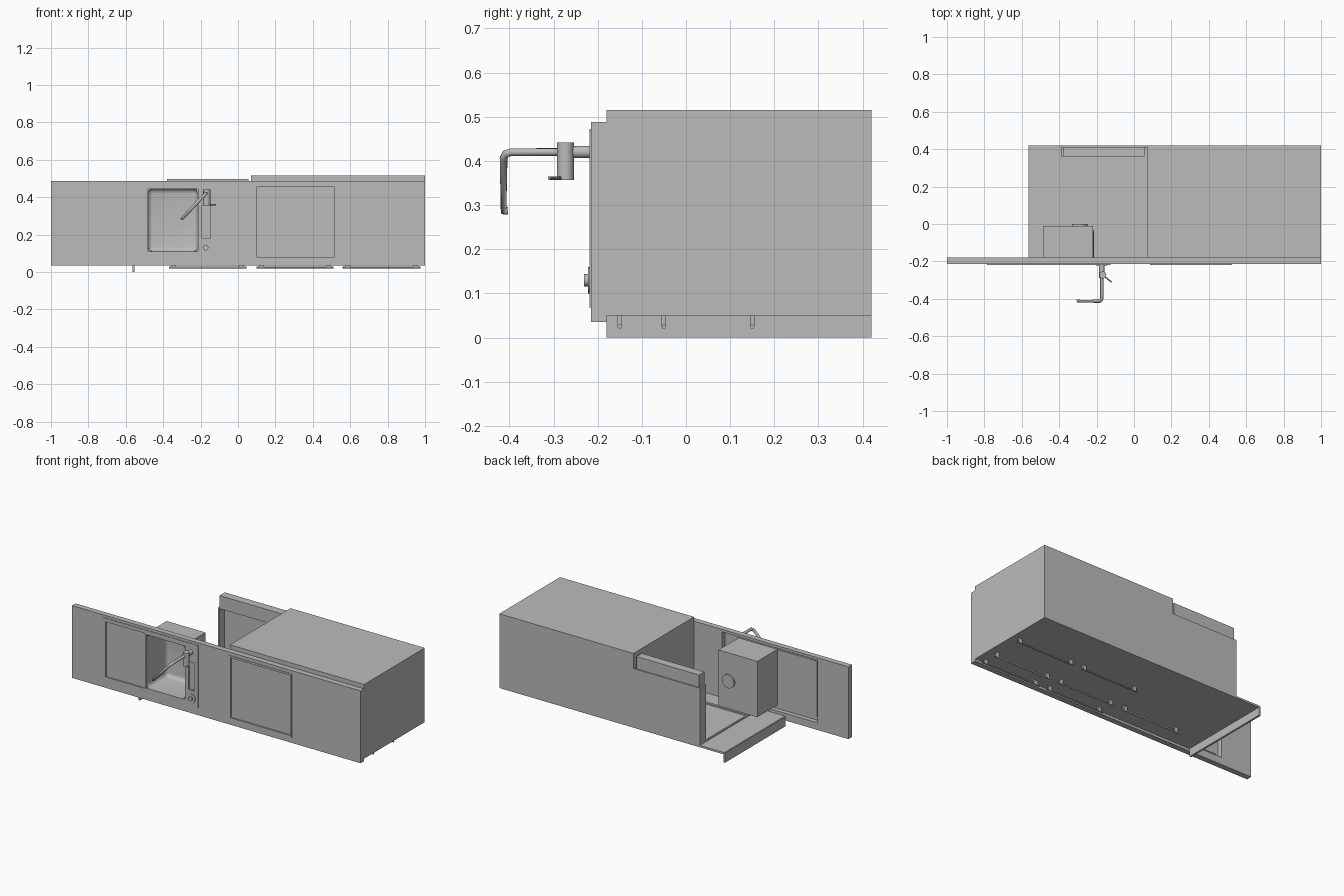
import bpy, bmesh, math
from mathutils import Vector

if "Cube" in bpy.data.objects:
    bpy.data.objects.remove(bpy.data.objects["Cube"], do_unlink=True)

grey = bpy.data.materials.new("plain grey")
grey.use_nodes = True
COLOUR = (0.5, 0.5, 0.5, 1)
grey.diffuse_color = COLOUR
grey.node_tree.nodes["Principled BSDF"].inputs["Base Color"].default_value = COLOUR


def finish(bm, name, smooth=False):
    mesh = bpy.data.meshes.new(name)
    bm.to_mesh(mesh)
    bm.free()
    mesh.materials.append(grey)
    obj = bpy.data.objects.new(name, mesh)
    bpy.context.collection.objects.link(obj)
    if smooth:
        bpy.ops.object.select_all(action='DESELECT')
        obj.select_set(True)
        bpy.context.view_layer.objects.active = obj
        bpy.ops.object.shade_smooth_by_angle()
    return obj


def add_box(bm, x, y, z):
    verts = bmesh.ops.create_cube(bm, size=1)["verts"]
    for v in verts:
        for i, (lo, hi) in enumerate((x, y, z)):
            v.co[i] = lo if v.co[i] < 0 else hi
    return verts


def box(name, x, y, z):
    bm = bmesh.new()
    add_box(bm, x, y, z)
    return finish(bm, name)


def sheet(name, x, z, y, holes):
    """Upright sheet with rectangular holes, built from a grid of cells."""
    xs = sorted({*x, *(v for h in holes for v in h[0])})
    zs = sorted({*z, *(v for h in holes for v in h[1])})
    bm = bmesh.new()
    vert = {(i, k): bm.verts.new((a, y[0], c)) for i, a in enumerate(xs) for k, c in enumerate(zs)}
    for i in range(len(xs) - 1):
        for k in range(len(zs) - 1):
            cx, cz = (xs[i] + xs[i + 1]) / 2, (zs[k] + zs[k + 1]) / 2
            if any(h[0][0] < cx < h[0][1] and h[1][0] < cz < h[1][1] for h in holes):
                continue
            bm.faces.new([vert[i, k], vert[i + 1, k], vert[i + 1, k + 1], vert[i, k + 1]])
    bmesh.ops.delete(bm, geom=[v for v in bm.verts if not v.link_faces], context='VERTS')
    bmesh.ops.dissolve_limit(bm, angle_limit=0.01, verts=bm.verts[:], edges=bm.edges[:])
    ext = bmesh.ops.extrude_face_region(bm, geom=bm.faces[:], use_keep_orig=True)
    for v in ext["geom"]:
        if isinstance(v, bmesh.types.BMVert):
            v.co.y = y[1]
    bmesh.ops.recalc_face_normals(bm, faces=bm.faces[:])
    return finish(bm, name)


def rod(name, a, b, r, sides=20):
    a, b = Vector(a), Vector(b)
    bm = bmesh.new()
    bmesh.ops.create_cone(bm, cap_ends=True, segments=sides, radius1=r, radius2=r, depth=(b - a).length)
    turn = (b - a).to_track_quat('Z', 'Y').to_matrix().to_4x4()
    turn.translation = (a + b) / 2
    bm.transform(turn)
    return finish(bm, name, True)


# Worktop with openings for the sink and the hob
SINK = ((-0.785, -0.125), (0.08, 0.472))
HOB = ((0.085, 0.525), (0.068, 0.468))
sheet("worktop", (-1, 1), (0.035, 0.488), (-0.215, -0.18), [SINK, HOB])

# Closed cabinets
box("cabinet_block", (0.07, 1), (-0.18, 0.42), (0.05, 0.515))

# Open sink cabinet: door slab, end lip, low rim, base and rear rail
box("front_slab", (-0.56, 0.07), (-0.18, 0.42), (0.05, 0.062))
box("end_lip", (-0.565, -0.553), (-0.18, 0.42), (0, 0.06))
box("slab_rim", (-0.39, -0.38), (-0.18, 0.42), (0.055, 0.07))
box("cross_rail", (-0.38, 0.07), (-0.07, -0.055), (0.055, 0.07))
box("cabinet_base", (-0.39, 0.07), (0.41, 0.42), (0.055, 0.42))
box("base_flange", (-0.39, -0.38), (0.36, 0.42), (0.06, 0.42))
box("rear_rail", (-0.38, 0.055), (0.36, 0.412), (0.415, 0.497))

# Sink sheet with bowl, drainer and accessory tray openings
BOWL = ((-0.482, -0.215), (0.11, 0.445))
DRAIN = ((-0.765, -0.492), (0.105, 0.45))
TRAY = ((-0.192, -0.15), (0.18, 0.355))
sheet("sink_sheet", SINK[0], SINK[1], (-0.218, -0.208), [BOWL, DRAIN, TRAY])
box("drainer_floor", DRAIN[0], (-0.211, -0.205), DRAIN[1])
box("tray_floor", TRAY[0], (-0.207, -0.2), TRAY[1])

# Bowl: square outer shell with a rounded liner
BX, BZ = (-0.487, -0.218), (0.1, 0.45)
bm = bmesh.new()
add_box(bm, BX, (-0.208, -0.01), BZ)
bmesh.ops.delete(bm, geom=[f for f in bm.faces if f.normal.y < -0.9], context='FACES')
finish(bm, "bowl_shell")
bm = bmesh.new()
add_box(bm, BOWL[0], (-0.217, -0.016), BOWL[1])
bmesh.ops.delete(bm, geom=[f for f in bm.faces if f.normal.y < -0.9], context='FACES')
edges = [e for e in bm.edges if not e.is_boundary]
bmesh.ops.bevel(bm, geom=edges, offset=0.025, segments=4, profile=0.5, affect='EDGES')
bmesh.ops.reverse_faces(bm, faces=bm.faces[:])
finish(bm, "bowl_liner", True)
rod("drain_cap", (-0.29, -0.012, 0.275), (-0.29, 0, 0.275), 0.042, 32)
rod("drain_ring", (-0.29, -0.022, 0.275), (-0.29, -0.014, 0.275), 0.042, 32)
rod("drain_plug", (-0.29, -0.026, 0.275), (-0.29, -0.014, 0.275), 0.033, 32)

# Waste knob
rod("knob_base", (-0.172, -0.222, 0.13), (-0.172, -0.21, 0.13), 0.03)
rod("knob", (-0.172, -0.231, 0.13), (-0.172, -0.21, 0.13), 0.014)

# Tap: stem, valve body, bent spout and lever
TX, TZ = -0.172, 0.42
rod("tap_stem", (TX, -0.29, TZ), (TX, -0.208, TZ), 0.014)
rod("tap_body", (TX + 0.005, -0.273, 0.357), (TX + 0.005, -0.273, 0.442), 0.019)
rod("tap_lever", (TX + 0.005, -0.273, 0.361), (-0.12, -0.31, 0.361), 0.004, 10)
curve = bpy.data.curves.new("tap_spout", 'CURVE')
curve.dimensions = '3D'
curve.bevel_depth = 0.009
curve.bevel_resolution = 3
curve.use_fill_caps = True
path = [(TX, -0.21, TZ), (TX, -0.395, TZ), (TX - 0.004, -0.408, TZ - 0.004),
        (TX - 0.014, -0.413, TZ - 0.014), (-0.298, -0.413, 0.287), (-0.298, -0.403, 0.287)]
spline = curve.splines.new('POLY')
spline.points.add(len(path) - 1)
for p, co in zip(spline.points, path):
    p.co = (*co, 1)
curve.materials.append(grey)
spout = bpy.data.objects.new("tap_spout", curve)
bpy.context.collection.objects.link(spout)

# Hob: rim and sunken plate
HOB_IN = ((0.1, 0.515), (0.08, 0.456))
sheet("hob_rim", HOB[0], HOB[1], (-0.218, -0.2), [HOB_IN])
box("hob_plate", HOB_IN[0], (-0.209, -0.185), HOB_IN[1])

# Bar handles on the doors and drawers
SPANS = ((0.56, 0.975), (0.1, 0.51), (-0.37, 0.045))
for row, y in enumerate((0.15, -0.05, -0.15)):
    for n, (a, b) in enumerate(SPANS):
        if n == 2 and row != 1:
            continue
        rod(f"handle_bar_{row}_{n}", (a, y, 0.025), (b, y, 0.025), 0.005, 12)
        for side, x in enumerate((a + 0.025, b - 0.025)):
            box(f"handle_foot_{row}_{n}_{side}", (x - 0.012, x + 0.012), (y - 0.005, y + 0.005), (0.024, 0.052))
